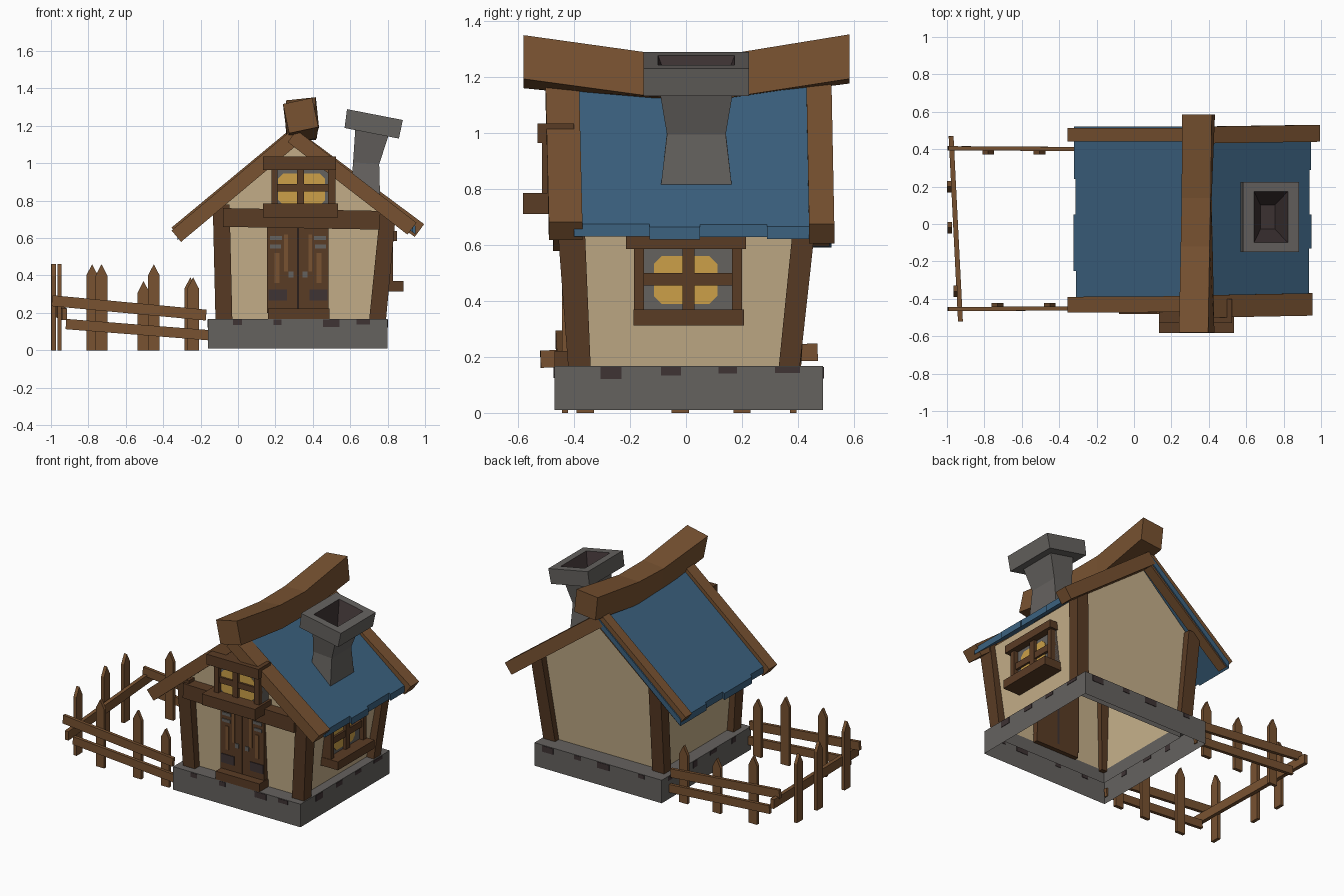
import bpy, bmesh, math, random
from mathutils import Vector

if "Cube" in bpy.data.objects:
    bpy.data.objects.remove(bpy.data.objects["Cube"])

random.seed(4)

def material(name, rgb):
    m = bpy.data.materials.new(name)
    lin = [((c / 255 + 0.055) / 1.055) ** 2.4 for c in rgb]
    m.diffuse_color = (*lin, 1)
    m.use_nodes = True
    m.node_tree.nodes["Principled BSDF"].inputs["Base Color"].default_value = m.diffuse_color
    return m

WOOD = material("wood", (120, 82, 49))
DARK = material("dark wood", (90, 60, 37))
STONE = material("stone", (101, 98, 95))
SOOT = material("soot", (62, 51, 52))
BLUE = material("blue roof", (60, 98, 128))
PLASTER = material("plaster", (198, 176, 138))
GLOW = material("window glow", (204, 160, 72))

def loft(name, rings, mat, caps=(True, True), mats=None):
    """Bridge equal-length point rings; mats gives a slot per segment."""
    bm = bmesh.new()
    vs = [[bm.verts.new(p) for p in r] for r in rings]
    n = len(rings[0])
    for k in range(len(rings) - 1):
        for i in range(n):
            j = (i + 1) % n
            f = bm.faces.new((vs[k][i], vs[k][j], vs[k + 1][j], vs[k + 1][i]))
            f.material_index = mats[k] if mats else 0
    if caps[0]:
        bm.faces.new(vs[0][::-1])
    if caps[1]:
        bm.faces.new(vs[-1]).material_index = mats[-1] if mats else 0
    bmesh.ops.recalc_face_normals(bm, faces=bm.faces[:])
    me = bpy.data.meshes.new(name)
    bm.to_mesh(me)
    bm.free()
    for m in (mat if isinstance(mat, list) else [mat]):
        me.materials.append(m)
    ob = bpy.data.objects.new(name, me)
    bpy.context.collection.objects.link(ob)
    return ob

def rect(x, y, z):
    return [(x[0], y[0], z), (x[1], y[0], z), (x[1], y[1], z), (x[0], y[1], z)]

def box(name, x, y, z, mat):
    return loft(name, [rect(x, y, z[0]), rect(x, y, z[1])], mat)

def beam(name, a, b, across, w, h, mat):
    """Rectangular bar from a to b; w along 'across', h perpendicular."""
    a, b = Vector(a), Vector(b)
    u = Vector(across) * w / 2
    v = (b - a).cross(u).normalized() * h / 2
    return loft(name, [[p - u - v, p + u - v, p + u + v, p - u + v] for p in (a, b)], mat)

def on_front(name, u, d, z, mat):
    return box(name, u, (-d[1], -d[0]), z, mat)

def on_right(name, u, d, z, mat):
    return box(name, d, u, z, mat)

# stone foundation, open underneath
loft("foundation", [rect((-.16, .80), (-.47, .49), .01), rect((-.16, .80), (-.47, .49), .167),
                    rect((-.07, .73), (-.37, .36), .167), rect((-.07, .73), (-.37, .36), .08)],
     STONE, (False, False))
for side in range(4):
    for i in range(4):
        t = -.36 + .22 * i + random.uniform(0, .06)
        w, h = random.uniform(.04, .10), random.uniform(.02, .045)
        z = (.164 - h, .164)
        if side < 2:
            y = (-.473, .487)[side]
            box("foundation_stain", (t + .32, t + .32 + w), (y, y + .006), z, SOOT)
        else:
            x = (-.163, .797)[side - 2]
            box("foundation_stain", (x, x + .006), (t, t + w), z, SOOT)

# walls: five-sided gable outline, leaning outward towards the top
def gable(y_low, y_top):
    return [(-.07, y_low, .15), (.735, y_low, .15), (.805, y_top, .72),
            (.315, y_top * 1.03, 1.12), (-.105, y_top, .75)]
walls = loft("walls", [gable(-.37, -.405), gable(.365, .42)], PLASTER)
bm = bmesh.new()
bm.from_mesh(walls.data)
bmesh.ops.delete(bm, geom=[f for f in bm.faces if f.calc_center_median().z < .2], context='FACES_ONLY')
bm.to_mesh(walls.data)
bm.free()

# corner posts
for yl, yt in (((-.42, -.34), (-.465, -.365)), ((.33, .405), (.39, .47))):
    loft("corner_post", [rect((-.12, -.03), yl, .15), rect((-.135, -.045), yt, .78)], DARK)
    loft("corner_post", [rect((.70, .79), yl, .15), rect((.76, .845), yt, .74)], DARK)

# roof slabs, each eave stepped like loose shingles
def roof(name, ridge, eave, ys):
    for i in range(len(ys) - 1):
        k = 1 + (.0, .022, .004, .018)[i % 4]
        e = [ridge[0] + (eave[0] - ridge[0]) * k, ridge[1] + (eave[1] - ridge[1]) * k]
        ring = lambda y: [(ridge[0], y, ridge[1]), (e[0], y, e[1]),
                          (e[0], y, e[1] - .045), (ridge[0], y, ridge[1] - .045)]
        loft(name, [ring(ys[i]), ring(ys[i + 1])], BLUE)
roof("roof_left", (.32, 1.175), (-.31, .645), (-.40, -.25, .05, .24, .52))
roof("roof_right", (.31, 1.175), (.935, .675), (-.40, -.13, .05, .29, .44))

# barge boards
Y = (0, 1, 0)
beam("barge_board_front_left", (-.33, -.432, .61), (.31, -.428, 1.145), Y, .085, .08, WOOD)
beam("barge_board_front_right", (.29, -.442, 1.145), (.93, -.43, .65), Y, .12, .08, WOOD)
beam("barge_board_back_left", (-.33, .477, .625), (.31, .477, 1.155), Y, .07, .08, WOOD)
beam("barge_board_back_right", (.29, .475, 1.145), (.97, .485, .64), Y, .09, .085, WOOD)

# sagging, twisted ridge beam
def ridge_ring(x, y, z, s, deg):
    return [(x + s * math.cos(math.radians(deg + 45 + 90 * k)), y,
             z + s * math.sin(math.radians(deg + 45 + 90 * k))) for k in range(4)]
loft("ridge_beam", [ridge_ring(.335, -.58, 1.255, .113, 12), ridge_ring(.335, -.12, 1.2, .11, 6),
                    ridge_ring(.335, .14, 1.2, .11, 2), ridge_ring(.345, .585, 1.265, .113, 6)], WOOD)

# chimney: waisted shaft, tilted cap, sooty flue
def tilted(x, z, hx, hy, deg):
    c, s = math.cos(math.radians(deg)), math.sin(math.radians(deg))
    return [(x + sx * hx * c, .037 + sy * hy, z + sx * hx * s)
            for sx, sy in ((-1, -1), (1, -1), (1, 1), (-1, 1))]
loft("chimney", [tilted(.68, .80, .08, .128, 0), tilted(.685, 1.0, .07, .105, -4),
                 tilted(.715, 1.16, .09, .13, -11), tilted(.715, 1.16, .148, .188, -11),
                 tilted(.732, 1.26, .152, .188, -11), tilted(.732, 1.26, .092, .137, -11),
                 tilted(.715, 1.08, .04, .065, -11)],
     [STONE, SOOT], mats=[0, 0, 0, 0, 0, 1, 1])

# windows: rounded glow plate, cross bars, frame, header and sill
def window(name, put, frame, glass, z, glow, d, cross, header, sill):
    (f0, f1), (g0, g1), (z0, z1) = frame, glass, z
    put(name + "_pane", (f0, f1), (d - .07, d), (z0, z1), STONE)
    (a, b), (c, e), r = glow[0], glow[1], .028
    shape = [(a + r, c), (b - r, c), (b, c + r), (b, e - r), (b - r, e), (a + r, e), (a, e - r), (a, c + r)]
    place = (lambda u, k, w: (u, -k, w)) if put is on_front else (lambda u, k, w: (k, u, w))
    loft(name + "_glow", [[place(u, k, w) for u, w in shape] for k in (d - .002, d + .004)], GLOW)
    put(name + "_side", (f0, g0), (d - .07, d + .03), (z0, z1), DARK)
    put(name + "_side", (g1, f1), (d - .07, d + .03), (z0, z1), DARK)
    put(name + "_upright", cross[0], (d - .01, d + .022), (z0, z1), DARK)
    put(name + "_crossbar", (f0, f1), (d - .01, d + .018), cross[1], DARK)
    put(name + "_header", *header, DARK)
    put(name + "_sill", *sill, DARK)

window("front_window", on_front, (.18, .52), (.212, .48), (.75, .98), ((.215, .465), (.775, .945)), .485,
       ((.315, .352), (.85, .89)),
       ((.135, .525), (.40, .53), (.965, 1.035)), ((.135, .535), (.40, .582), (.71, .785)))
window("side_window", on_right, (-.185, .20), (-.15, .165), (.36, .60), ((-.115, .112), (.39, .56)), .80,
       ((-.012, .03), (.455, .50)),
       ((-.215, .215), (.74, .85), (.585, .637)), ((-.188, .207), (.74, .885), (.313, .37)))

# timber across the front, over the door
beam("front_lintel", (-.08, -.435, .71), (.76, -.435, .695), Y, .09, .10, DARK)

# double door with planks, straps and handles
on_front("door_left", (.155, .318), (.34, .412), (.20, .66), DARK)
on_front("door_right", (.324, .485), (.34, .412), (.20, .66), DARK)
on_front("door_gap", (.31, .33), (.34, .40), (.20, .66), SOOT)
on_front("door_step", (.16, .49), (.34, .47), (.16, .222), DARK)
for s in (-1, 1):
    def strip(name, near, far, z, mat):
        xs = sorted((.321 + s * near, .321 + s * far))
        on_front(name, xs, (.41, .417), z, mat)
    strip("door_grain", .055, .075, (.42, .62), WOOD)
    strip("door_grain", .10, .125, (.36, .52), WOOD)
    strip("door_hinge", .085, .15, (.59, .61), STONE)
    strip("door_hinge", .09, .15, (.545, .565), STONE)
    strip("door_handle", .025, .05, (.39, .42), STONE)
    strip("door_kick_plate", .06, .158, (.265, .325), SOOT)

# fence pickets
def picket(x, y, h, along_x):
    hw, ht = .031, .011
    hx, hy = (hw, ht) if along_x else (ht, hw)
    shape = [(-1, 0), (1, 0), (1, h - .06), (0, h), (-1, h - .06)]
    if along_x:
        rings = [[(x + s * hx, y + t * hy, z) for s, z in shape] for t in (-1, 1)]
    else:
        rings = [[(x + t * hx, y + s * hy, z) for s, z in shape] for t in (-1, 1)]
    loft("fence_picket", rings, WOOD)
for x, h in ((-.73, .46), (-.45, .46), (-.24, .39)):
    picket(x, -.433, h, True)
for x, h in ((-.78, .46), (-.505, .37), (-.255, .39)):
    picket(x, .383, h, True)
for x, y in ((-.955, -.36), (-.985, -.02), (-.988, .2)):
    picket(x, y, .46, False)

# fence rails
for y, y2 in ((-.455, -.45), (.405, .40)):
    beam("fence_rail_upper", (-.995, y, .265), (-.17, y2, .188), Y, .022, .058, WOOD)
    beam("fence_rail_lower", (-.92, y, .14), (-.15, y2, .08), Y, .022, .055, WOOD)
beam("fence_rail_side", (-.978, .47, .217), (-.928, -.52, .192), (1, .05, 0), .026, .062, WOOD)
